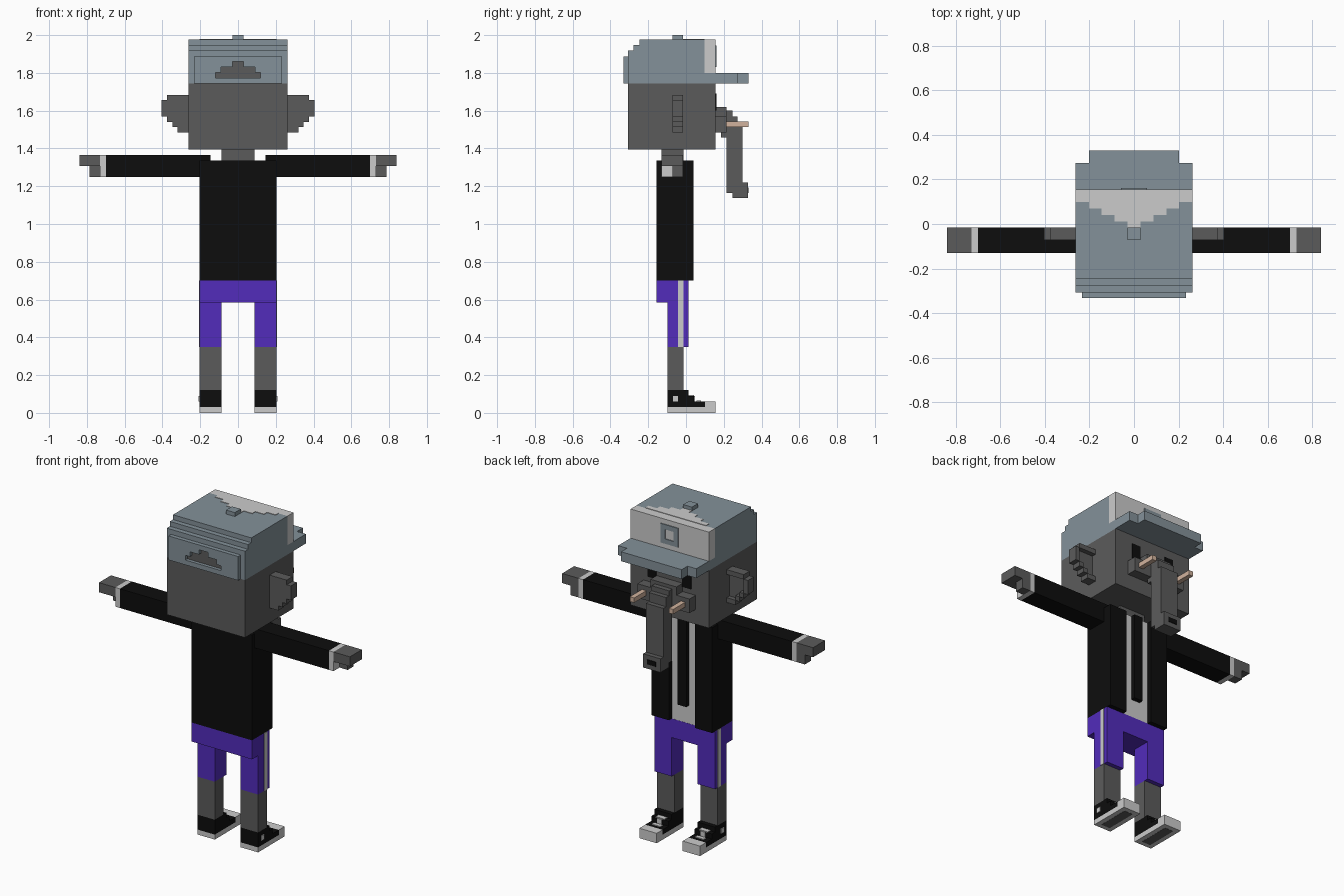
import bpy, bmesh

# ---------- flat colours ----------
def mat(name, rgb):
    m = bpy.data.materials.new(name)
    m.diffuse_color = (*rgb, 1)
    return m

GREY = mat("skin grey", (0.105, 0.105, 0.105))
BLACK = mat("black cloth", (0.004, 0.004, 0.004))
WHITE = mat("off white", (0.60, 0.60, 0.60))
BLUE = mat("cap blue grey", (0.23, 0.285, 0.32))
PURPLE = mat("shorts purple", (0.085, 0.025, 0.50))
CREAM = mat("tusk cream", (0.64, 0.45, 0.34))

def build(name, material, boxes, mirror=False):
    """One object from boxes (x0, x1, y0, y1, z0, z1), optionally mirrored in x."""
    bm = bmesh.new()
    boxes = list(boxes)
    if mirror:
        boxes += [(-b[1], -b[0], *b[2:]) for b in boxes]
    for x0, x1, y0, y1, z0, z1 in boxes:
        r = bmesh.ops.create_cube(bm, size=1)
        for v in r["verts"]:
            v.co = (x1 if v.co.x > 0 else x0,
                    y1 if v.co.y > 0 else y0,
                    z1 if v.co.z > 0 else z0)
    me = bpy.data.meshes.new(name)
    bm.to_mesh(me)
    bm.free()
    me.materials.append(material)
    ob = bpy.data.objects.new(name, me)
    bpy.context.collection.objects.link(ob)
    return ob

U = 0.029    # block unit
P = 0.005    # thickness of painted plates
HW = 0.262   # head half width
BW = 0.203   # body half width

# ---------- shoes ----------
build("shoe_sole", WHITE, [(0.087, BW, -0.098, 0.156, 0, 0.03),
                           (0.087, BW, 0.10, 0.156, 0.03, 0.06)], True)
build("shoe_upper", BLACK, [(0.087, BW, -0.098, 0.10, 0.03, 0.06),
                            (0.087, BW, -0.098, 0.042, 0.06, 0.09),
                            (0.087, BW, -0.098, 0.013, 0.09, 0.12)], True)
build("shoe_tread", GREY, [(0.116, 0.174, -0.07, 0.127, -0.001, 0.003)], True)
build("shoe_laces", WHITE, [(0.116, 0.174, 0.013, 0.042, 0.09, 0.09 + P),
                            (0.116, 0.174, 0.055, 0.08, 0.06, 0.06 + P),
                            (0.130, 0.160, 0.042, 0.042 + P, 0.06, 0.09)], True)
build("shoe_badge", WHITE, [(BW, BW + P, -0.07, -0.042, 0.06, 0.09)], True)

# ---------- legs and shorts ----------
build("leg", GREY, [(0.087, BW, -0.098, -0.013, 0.12, 0.35)], True)
build("shorts_leg", PURPLE, [(0.087, BW, -0.098, 0.013, 0.35, 0.585)], True)
build("shorts_waist", PURPLE, [(-BW, BW, -0.156, 0.013, 0.585, 0.70)])
build("shorts_stripe", WHITE, [(BW, BW + 0.003, -0.042, -0.013, 0.35, 0.70)], True)

# ---------- torso: open jacket, shirt and centre strip ----------
build("jacket_back", BLACK, [(-BW, BW, -0.156, -0.016, 0.70, 1.337)])
build("jacket_front", BLACK, [(0.087, BW, -0.016, 0.04, 0.70, 1.337)], True)
build("shirt", WHITE, [(-0.087, 0.087, -0.016, 0.012, 0.70, 1.337)])
build("shirt_strip", BLACK, [(-U, U, 0.012, 0.039, 0.81, 1.337)])

# ---------- arms ----------
build("sleeve", BLACK, [(0.145, 0.70, -0.13, -0.015, 1.25, 1.366)], True)
build("cuff", WHITE, [(0.70, 0.73, -0.13, -0.015, 1.25, 1.366)], True)
build("hand", GREY, [(0.73, 0.84, -0.13, -0.015, 1.308, 1.366),
                     (0.73, 0.785, -0.072, -0.015, 1.25, 1.308)], True)

# ---------- head and neck ----------
build("neck", GREY, [(-0.087, 0.087, -0.13, -0.014, 1.337, 1.395)])
build("head", GREY, [(-HW, HW, -0.307, 0.156, 1.395, 1.743)])
build("eye", BLACK, [(0.087, 0.145, 0.156, 0.156 + P, 1.60, 1.69)], True)

# ears: stepped back layer, raised rim in front
cols = [(HW, 0.32, 1.485, 1.684), (0.32, 0.348, 1.513, 1.684),
        (0.348, 0.376, 1.541, 1.684), (0.376, 0.404, 1.57, 1.656)]
ear = [(a, b, -0.072, -0.043, lo, hi) for a, b, lo, hi in cols]
for a, b, lo, hi in cols[:-1]:
    ear += [(a, b, -0.043, -0.015, lo, lo + U), (a, b, -0.043, -0.015, hi - U, hi)]
a, b, lo, hi = cols[-1]
ear.append((a, b, -0.043, -0.015, lo, hi))
build("ear", GREY, ear, True)

# trunk: bulge, bend, hanging tube, tip
build("trunk", GREY, [(-0.087, 0.087, 0.156, 0.215, 1.485, 1.62),
                      (-0.058, 0.058, 0.185, 0.215, 1.457, 1.485),
                      (-0.058, 0.058, 0.215, 0.245, 1.165, 1.60),
                      (-0.058, 0.058, 0.245, 0.273, 1.137, 1.57),
                      (-0.058, 0.058, 0.273, 0.30, 1.137, 1.515),
                      (-0.058, 0.058, 0.30, 0.327, 1.137, 1.22)])
build("nostrils", BLACK, [(-U, U, 0.327, 0.331, 1.165, 1.193)])
build("tusk_base", GREY, [(0.087, 0.174, 0.156, 0.215, 1.485, 1.57)], True)
build("tusk", CREAM, [(0.116, 0.145, 0.215, 0.33, 1.514, 1.543)], True)

# ---------- cap ----------
build("cap_crown", BLUE, [(-HW, HW, -0.307, 0.156, 1.743, 1.80),
                          (-HW, HW, -0.307, 0.099, 1.80, 1.918),
                          (-HW, HW, -0.277, 0.099, 1.918, 1.947),
                          (-HW, HW, -0.247, 0.099, 1.947, 1.976)])
build("cap_front_panel", WHITE, [(-HW, HW, 0.099, 0.156, 1.80, 1.976)])
# stepped point of the white panel on the crown
build("cap_top_panel", WHITE, [(-(0.203 - 0.058 * i), 0.203 - 0.058 * i,
                                0.07 - U * i, 0.099 - U * i, 1.976, 1.979)
                               for i in range(4)])
build("cap_button", BLUE, [(-U, U, -0.072, -0.015, 1.976, 2.0)])
build("cap_brim", BLUE, [(-HW, HW, 0.156, 0.275, 1.743, 1.80),
                         (-BW, BW, 0.275, 0.331, 1.743, 1.80)])

# square ring emblem on the front panel
F0, F1 = 0.156, 0.156 + P
build("cap_emblem", BLUE, [(-0.058, 0.058, F0, F1, 1.83, 1.859),
                           (-0.058, 0.058, F0, F1, 1.917, 1.946),
                           (-0.058, -U, F0, F1, 1.859, 1.917),
                           (U, 0.058, F0, F1, 1.859, 1.917)])

# rear strap panel with a stepped opening
R0, R1, W = -0.332, -0.307, 0.233
strap = [(-W, W, R0, R1, 1.743, 1.772), (-W, W, R0, R1, 1.859, 1.888)]
opening = []
for i, half in enumerate((0.12, 0.09, 0.03)):
    z0, z1 = 1.772 + U * i, 1.772 + U * (i + 1)
    strap += [(-W, -half, R0, R1, z0, z1), (half, W, R0, R1, z0, z1)]
    opening.append((-half, half, R1 - P, R1, z0, z1))
build("cap_strap_panel", BLUE, strap)
build("cap_opening", GREY, opening)
